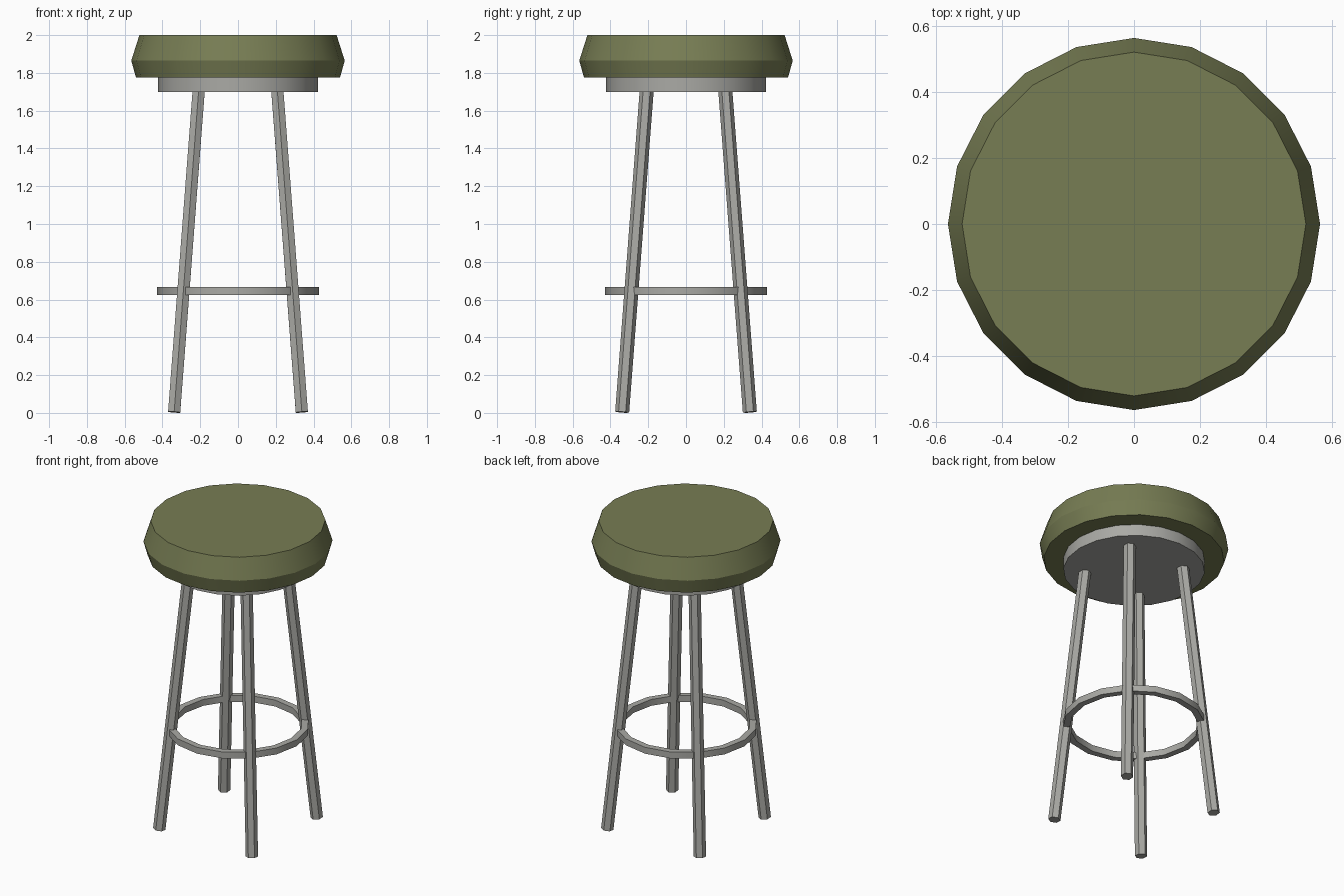
import bpy, bmesh, math
from mathutils import Vector

if "Cube" in bpy.data.objects:
    bpy.data.objects.remove(bpy.data.objects["Cube"])


def material(name, rgb):
    m = bpy.data.materials.new(name)
    m.diffuse_color = (*rgb, 1)
    m.use_nodes = True
    m.node_tree.nodes["Principled BSDF"].inputs["Base Color"].default_value = m.diffuse_color
    return m


olive = material("olive fabric", (0.185, 0.205, 0.088))
metal = material("grey metal", (0.40, 0.40, 0.375))


def finish(name, bm, mat):
    """Make an object, smooth shaded with edges over 30 degrees kept sharp."""
    bmesh.ops.recalc_face_normals(bm, faces=bm.faces)
    for f in bm.faces:
        f.smooth = True
    for e in bm.edges:
        e.smooth = e.calc_face_angle(0) < math.radians(30)
    me = bpy.data.meshes.new(name)
    bm.to_mesh(me)
    bm.free()
    me.materials.append(mat)
    ob = bpy.data.objects.new(name, me)
    bpy.context.collection.objects.link(ob)
    return ob


def lathe(name, profile, sides, mat, closed=False):
    """Revolve (radius, z) points round z; an open profile gets end caps."""
    bm = bmesh.new()
    rings = [[bm.verts.new((r * math.cos(math.tau * i / sides),
                            r * math.sin(math.tau * i / sides), z))
              for i in range(sides)] for r, z in profile]
    pairs = list(zip(rings, rings[1:]))
    if closed:
        pairs.append((rings[-1], rings[0]))
    else:
        bm.faces.new(rings[0])
        bm.faces.new(rings[-1])
    for a, b in pairs:
        for i in range(sides):
            j = (i + 1) % sides
            bm.faces.new((a[i], a[j], b[j], b[i]))
    return finish(name, bm, mat)


def leg(name, sx, sy):
    """Hexagonal splayed rod, cut square to its own axis."""
    foot = Vector((sx * 0.338, sy * 0.338, 0.004))
    top = Vector((sx * 0.207, sy * 0.207, 1.72))
    axis = (top - foot).normalized()
    bm = bmesh.new()
    ends = []
    for c in (foot, top):
        ring = []
        for i in range(6):
            a = math.radians(90 + 60 * i)
            d = Vector((math.cos(a), math.sin(a), 0)) * 0.037
            d.z = -(d.x * axis.x + d.y * axis.y) / axis.z
            ring.append(bm.verts.new(c + d))
        ends.append(ring)
        bm.faces.new(ring)
    a, b = ends
    for i in range(6):
        j = (i + 1) % 6
        bm.faces.new((a[i], a[j], b[j], b[i]))
    return finish(name, bm, metal)


# padded seat and the plate beneath it
lathe("seat", [(0.54, 1.775), (0.565, 1.865), (0.522, 2.0)], 20, olive)
lathe("seat_plate", [(0.423, 1.70), (0.423, 1.778)], 20, metal)

# foot ring
lathe("foot_ring", [(0.428, 0.625), (0.428, 0.667), (0.387, 0.667), (0.387, 0.625)],
      16, metal, closed=True)

# four splayed legs
for fb, sy in (("front", -1), ("back", 1)):
    for lr, sx in (("left", -1), ("right", 1)):
        leg(f"{fb}_{lr}_leg", sx, sy)
